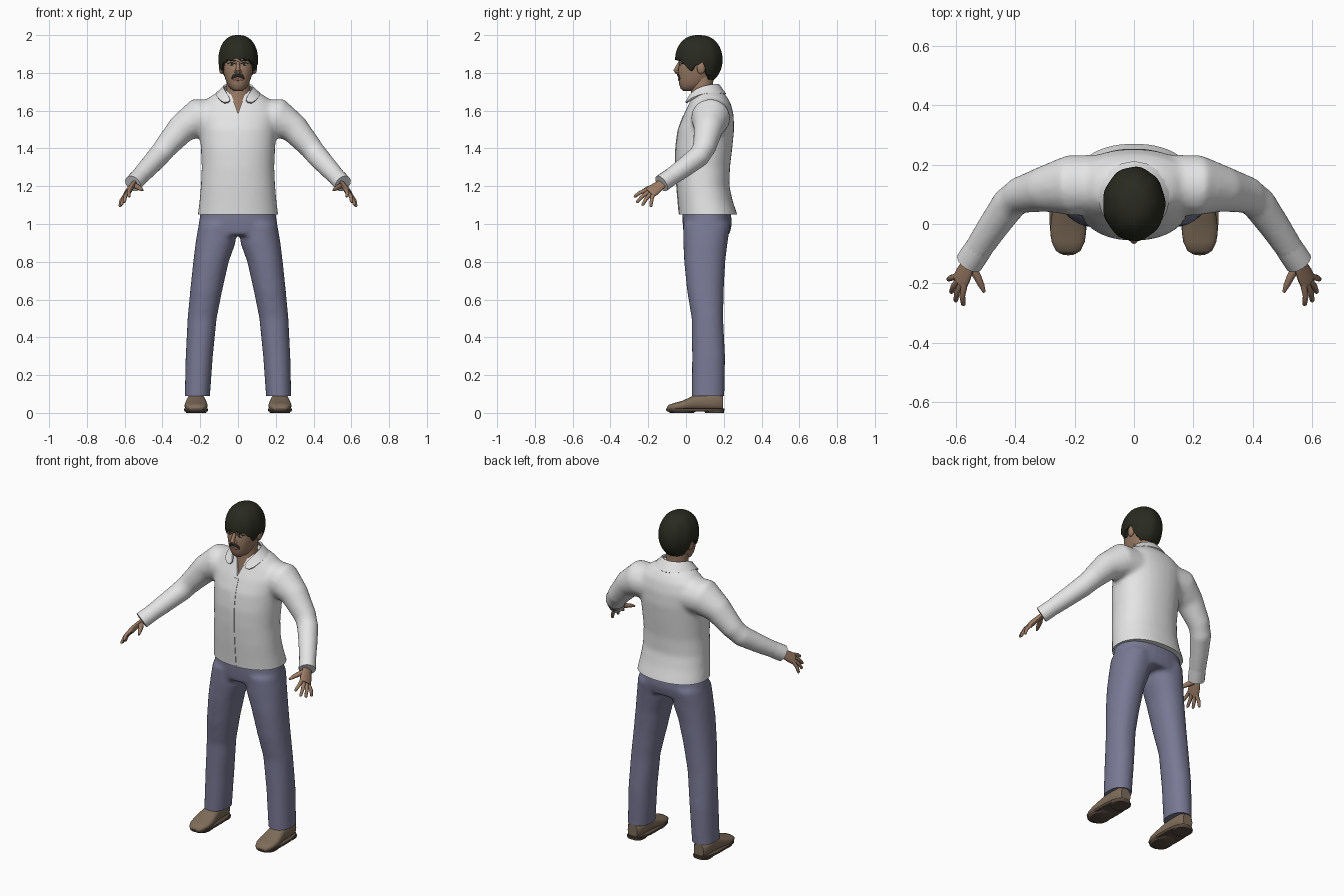
import bpy, bmesh, math
from mathutils import Vector
from mathutils.bvhtree import BVHTree

if "Cube" in bpy.data.objects:
    bpy.data.objects.remove(bpy.data.objects["Cube"])


def material(name, *rgb):
    m = bpy.data.materials.new(name)
    m.use_nodes = True
    m.diffuse_color = (*rgb, 1)
    m.node_tree.nodes["Principled BSDF"].inputs["Base Color"].default_value = (*rgb, 1)
    return m


SKIN = material("skin", .33, .2, .13)
HAIR = material("dark hair", .022, .023, .014)
SHIRT = material("white cloth", .78, .78, .78)
DENIM = material("blue grey cloth", .19, .19, .3)
LEATHER = material("brown leather", .21, .15, .1)
SOLE = material("dark sole", .1, .07, .05)
EYE = material("eye white", .55, .52, .48)
LIP = material("lip", .22, .1, .08)


# --- helpers: rings, tubes and lofted skins ---
def oval(center, u, v, power=2.0, n=32):
    ring = []
    for i in range(n):
        a = math.tau * i / n
        c, s = math.cos(a), math.sin(a)
        ring.append(Vector(center) + Vector(u) * math.copysign(abs(c) ** (2 / power), c)
                    + Vector(v) * math.copysign(abs(s) ** (2 / power), s))
    return ring


def slices(rows, power=2.0):
    """Horizontal rings from (z, centre x, half width, front y, back y)."""
    return [oval((cx, (y0 + y1) / 2, z), (w, 0, 0), (0, (y1 - y0) / 2, 0), power)
            for z, cx, w, y0, y1 in rows]


def tube(points, radii, flat=1.0, ref=(0, 0, 1), n=16):
    """Rings along a path; flat squashes them across the ref direction."""
    pts, rings = [Vector(p) for p in points], []
    for i, p in enumerate(pts):
        d = (pts[min(i + 1, len(pts) - 1)] - pts[max(i - 1, 0)]).normalized()
        side = d.cross(Vector(ref)).normalized()
        rings.append(oval(p, side.cross(d) * radii[i], side * radii[i] * flat, 2, n))
    return rings


def skin(bm, rings, flip=1, caps=(True, True)):
    loops = [[bm.verts.new((p.x * flip, p.y, p.z)) for p in r] for r in rings]
    n = len(loops[0])
    for a, b in zip(loops, loops[1:]):
        for i in range(n):
            bm.faces.new((a[i], a[(i + 1) % n], b[(i + 1) % n], b[i]))
    for cap, loop in zip(caps, (loops[0], loops[-1])):
        if cap:
            bm.faces.new(loop)


def finish(name, bm, mat):
    bmesh.ops.recalc_face_normals(bm, faces=bm.faces)
    mesh = bpy.data.meshes.new(name)
    bm.to_mesh(mesh)
    bm.free()
    mesh.materials.append(mat)
    obj = bpy.data.objects.new(name, mesh)
    bpy.context.collection.objects.link(obj)
    return obj


def part(name, mat, *lofts, pair=False, caps=(True, True)):
    bm = bmesh.new()
    for rings in lofts:
        for flip in ((1, -1) if pair else (1,)):
            skin(bm, rings, flip, caps)
    return finish(name, bm, mat)


def ball(center, size):
    steps = [math.pi * (i + .3) / 10.6 for i in range(11)]
    return [oval(Vector(center) + Vector((0, 0, size[2] * math.cos(t))),
                 (size[0] * math.sin(t), 0, 0), (0, size[1] * math.sin(t), 0), 2, 20) for t in steps]


def apply(obj, kind, **settings):
    mod = obj.modifiers.new(kind, kind)
    for key, value in settings.items():
        setattr(mod, key, value)
    bpy.context.view_layer.objects.active = obj
    bpy.ops.object.modifier_apply(modifier=mod.name)


def merge_cloth(obj, hem):
    """Fuse overlapping volumes, soften them and trim a straight hem."""
    apply(obj, "REMESH", mode="VOXEL", voxel_size=.012)
    apply(obj, "SMOOTH", factor=.5, iterations=8)
    bm = bmesh.new()
    bm.from_mesh(obj.data)
    cut = bmesh.ops.bisect_plane(bm, geom=bm.verts[:] + bm.edges[:] + bm.faces[:],
                                 plane_co=(0, 0, hem), plane_no=(0, 0, 1), clear_inner=True)
    edges = [e for e in cut["geom_cut"] if isinstance(e, bmesh.types.BMEdge)]
    bmesh.ops.holes_fill(bm, edges=edges)
    bm.to_mesh(obj.data)
    bm.free()


def surface(obj):
    bm = bmesh.new()
    bm.from_mesh(obj.data)
    tree = BVHTree.FromBMesh(bm)
    bm.free()

    def place(x, z, lift=0.0):
        hit = tree.ray_cast(Vector((x, -1, z)), Vector((0, 1, 0)))[0]
        return Vector((x, (hit.y if hit else 0) - lift, z))
    return place


# --- trousers ---
pelvis = slices([(1.09, 0, .195, -.02, .235), (1.0, 0, .208, -.018, .243), (.94, 0, .2, -.012, .23)], 2.3)
leg = slices([(1.0, .108, .1, -.015, .235), (.9, .119, .106, -.014, .22), (.8, .143, .094, -.01, .208),
              (.65, .168, .085, .005, .2), (.5, .19, .077, .03, .197), (.3, .205, .072, .032, .207),
              (.05, .217, .066, .03, .203)], 2.2)
bm = bmesh.new()
skin(bm, pelvis)
skin(bm, leg)
skin(bm, leg, -1)
merge_cloth(finish("trousers", bm, DENIM), .09)

# --- shirt body and sleeves ---
torso = slices([(1.0, 0, .217, -.035, .28), (1.05, 0, .213, -.037, .272), (1.12, 0, .204, -.043, .248),
                (1.2, 0, .197, -.05, .23), (1.3, 0, .192, -.056, .233), (1.4, 0, .197, -.056, .245),
                (1.5, 0, .203, -.043, .255), (1.58, 0, .215, -.012, .252), (1.64, 0, .19, .018, .237),
                (1.68, 0, .14, .033, .213), (1.71, 0, .085, .045, .18)], 2.2)
sleeve = tube([(.1, .135, 1.56), (.215, .13, 1.562), (.3, .118, 1.503), (.385, .097, 1.405), (.42, .07, 1.36),
               (.48, -.015, 1.295), (.548, -.118, 1.222)], [.1, .104, .079, .063, .06, .053, .045])
bm = bmesh.new()
skin(bm, torso)
skin(bm, sleeve)
skin(bm, sleeve, -1)
shirt = finish("shirt", bm, SHIRT)
merge_cloth(shirt, 1.05)

# open neck, cut as a wedge
wedge = [[Vector((x, y, z)) for x, z in ((0, 1.585), (.062, 1.76), (-.062, 1.76))] for y in (-.2, .1)]
cutter = part("neck_cutter", SHIRT, wedge)
cutter.hide_render = True
apply(shirt, "BOOLEAN", operation="DIFFERENCE", solver="EXACT", object=cutter)
bpy.data.objects.remove(cutter)

# button placket and cuffs
on_shirt = surface(shirt)
levels = [1.055 + .04 * i for i in range(14)]
strip = [[on_shirt(-.017, z, .003), on_shirt(.014, z, .003), on_shirt(.014, z, -.006), on_shirt(-.017, z, -.006)]
         for z in levels]
part("button_placket", SHIRT, strip)
part("cuffs", SHIRT, tube([(.516, -.07, 1.256), (.533, -.096, 1.238), (.556, -.13, 1.214)], [.046, .047, .047]),
     pair=True)

# --- collar: folded strip from the front points round the nape ---
top = [(.028, .005, 1.65), (.066, .03, 1.70), (.082, .09, 1.73), (.062, .15, 1.738), (0, .18, 1.74)]
low = [(.075, -.008, 1.632), (.112, .04, 1.672), (.122, .11, 1.693), (.085, .185, 1.69), (0, .22, 1.685)]
bm = bmesh.new()
rows = [[bm.verts.new(p) for p in row] for row in (top, low)]
for i in range(len(top) - 1):
    bm.faces.new((rows[0][i], rows[0][i + 1], rows[1][i + 1], rows[1][i]))
collar = finish("collar", bm, SHIRT)
apply(collar, "MIRROR", use_clip=True)
apply(collar, "SUBSURF", levels=1)
apply(collar, "SOLIDIFY", thickness=.01, offset=0)

# --- head and neck ---
neck = slices([(1.54, 0, .085, .012, .14), (1.6, 0, .08, .014, .15), (1.66, 0, .068, .03, .15),
               (1.72, 0, .062, .025, .14), (1.8, 0, .062, .03, .15)])
part("neck", SKIN, neck)
skull = slices([(1.705, 0, .022, -.015, .04), (1.716, 0, .04, -.028, .075), (1.74, 0, .057, -.036, .11),
                (1.77, 0, .068, -.04, .132), (1.81, 0, .079, -.042, .155), (1.835, 0, .083, -.039, .165),
                (1.85, 0, .085, -.035, .17), (1.87, 0, .087, -.042, .174), (1.93, 0, .083, -.03, .17),
                (1.965, 0, .055, .01, .14)], 2.3)
head = part("head", SKIN, skull)
face = surface(head)
part("ears", SKIN, ball((.088, .08, 1.828), (.013, .023, .034)), pair=True)
part("nose", SKIN, tube([(0, -.028, 1.862), (0, -.042, 1.838), (0, -.054, 1.812), (0, -.045, 1.797)],
                        [.008, .01, .013, .009], ref=(1, 0, 0)),
     ball((.012, -.043, 1.806), (.009, .01, .008)), ball((-.012, -.043, 1.806), (.009, .01, .008)))


# --- facial features laid on the face ---
def feature(name, mat, points, radii, pair=False):
    part(name, mat, tube([face(x, z) for x, z in points], radii, .6, n=10), pair=pair)


part("eyes", EYE, ball(face(.034, 1.846), (.016, .005, .007)), pair=True)
part("irises", HAIR, ball(face(.034, 1.846, .003), (.007, .004, .007)), pair=True)
feature("eyelashes", HAIR, [(.014, 1.848), (.034, 1.855), (.054, 1.848)], [.003, .004, .003], True)
feature("eyebrows", HAIR, [(.012, 1.863), (.036, 1.87), (.06, 1.864)], [.004, .006, .003], True)
feature("moustache", HAIR, [(-.034, 1.768), (-.024, 1.782), (0, 1.789), (.024, 1.782), (.034, 1.768)],
        [.004, .009, .01, .009, .004])
feature("lips", LIP, [(-.025, 1.763), (0, 1.764), (.025, 1.763)], [.003, .006, .003])

# --- hair cap with a hairline that follows fringe, sideburns, ears and nape ---
hairline = [(0, 88), (35, 91), (50, 99), (62, 116), (74, 114), (84, 101), (102, 98), (114, 126), (130, 144), (180, 148)]


def limit(angle):
    for (a, p), (b, q) in zip(hairline, hairline[1:]):
        if angle <= b:
            return p + (q - p) * (angle - a) / (b - a)
    return hairline[-1][1]


COLS, ROWS = 72, 18
cap = []
for r in range(ROWS + 2):
    ring = []
    for i in range(COLS):
        a = i * 360 / COLS
        reach = limit(min(a, 360 - a)) + 2.5 * math.sin(a * .3)
        phi = math.radians(reach * (min(r, ROWS) + .3) / (ROWS + .3))
        shrink = (.82 if r > ROWS else 1) * (1 + .012 * math.sin(math.radians(a * 9)) * math.sin(phi))
        spread = math.sin(phi) ** .82 * shrink
        a = math.radians(a)
        ring.append(Vector((.105 * spread * math.sin(a), .068 - .125 * spread * math.cos(a),
                            1.87 + .13 * math.cos(phi))))
    cap.append(ring)
part("hair", HAIR, cap, caps=(True, False))

# --- hands ---
wrist, knuckle, across = Vector((.545, -.11, 1.226)), Vector((.587, -.195, 1.163)), Vector((-.5, -.65, .57))
palm = tube([wrist, wrist.lerp(knuckle, .35), wrist.lerp(knuckle, .75), knuckle], [.026, .03, .037, .035], .45, across)
tips = [(.575, -.275, 1.143), (.602, -.262, 1.113), (.617, -.232, 1.098), (.626, -.187, 1.09)]
fingers = []
for tip, offset in zip(tips, (.027, .009, -.009, -.027)):
    base, end = knuckle + across * offset, Vector(tip)
    bend = base.lerp(end, .5) + Vector((.005, 0, .005))
    fingers.append(tube([base.lerp(wrist, .15), base, bend, end.lerp(bend, .15), end],
                        [.011, .011, .01, .008, .004], 1, across, 10))
thumb = tube([(.556, -.135, 1.208), (.53, -.175, 1.195), (.515, -.207, 1.187), (.505, -.23, 1.178)],
             [.016, .014, .011, .005], n=10)
part("hands", SKIN, palm, thumb, *fingers, pair=True)

# --- shoes ---
upper = [oval((.222, y, (.012 + top) / 2), (w, 0, 0), (0, 0, (top - .012) / 2), 2.5)
         for y, w, top in ((-.101, .025, .03), (-.09, .042, .043), (-.06, .056, .053), (-.02, .061, .064),
                           (.02, .057, .082), (.06, .05, .1), (.12, .047, .105), (.175, .045, .103), (.196, .032, .09))]
part("shoes", LEATHER, upper, pair=True)
sole = slices([(.008, .222, .06, -.1, .198), (.014, .222, .064, -.106, .203), (.022, .222, .064, -.106, .203)], 2.6)
heel = slices([(0, .222, .05, .1, .2), (.012, .222, .052, .098, .202)], 2.8)
ball_of_foot = slices([(0, .222, .052, -.085, .04), (.012, .222, .06, -.1, .06)], 2.4)
part("shoe_soles", SOLE, sole, heel, ball_of_foot, pair=True)

# --- smooth shading with crisp edges ---
for obj in bpy.context.scene.objects:
    obj.select_set(obj.type == "MESH")
bpy.context.view_layer.objects.active = shirt
bpy.ops.object.shade_smooth_by_angle(angle=math.radians(45))
